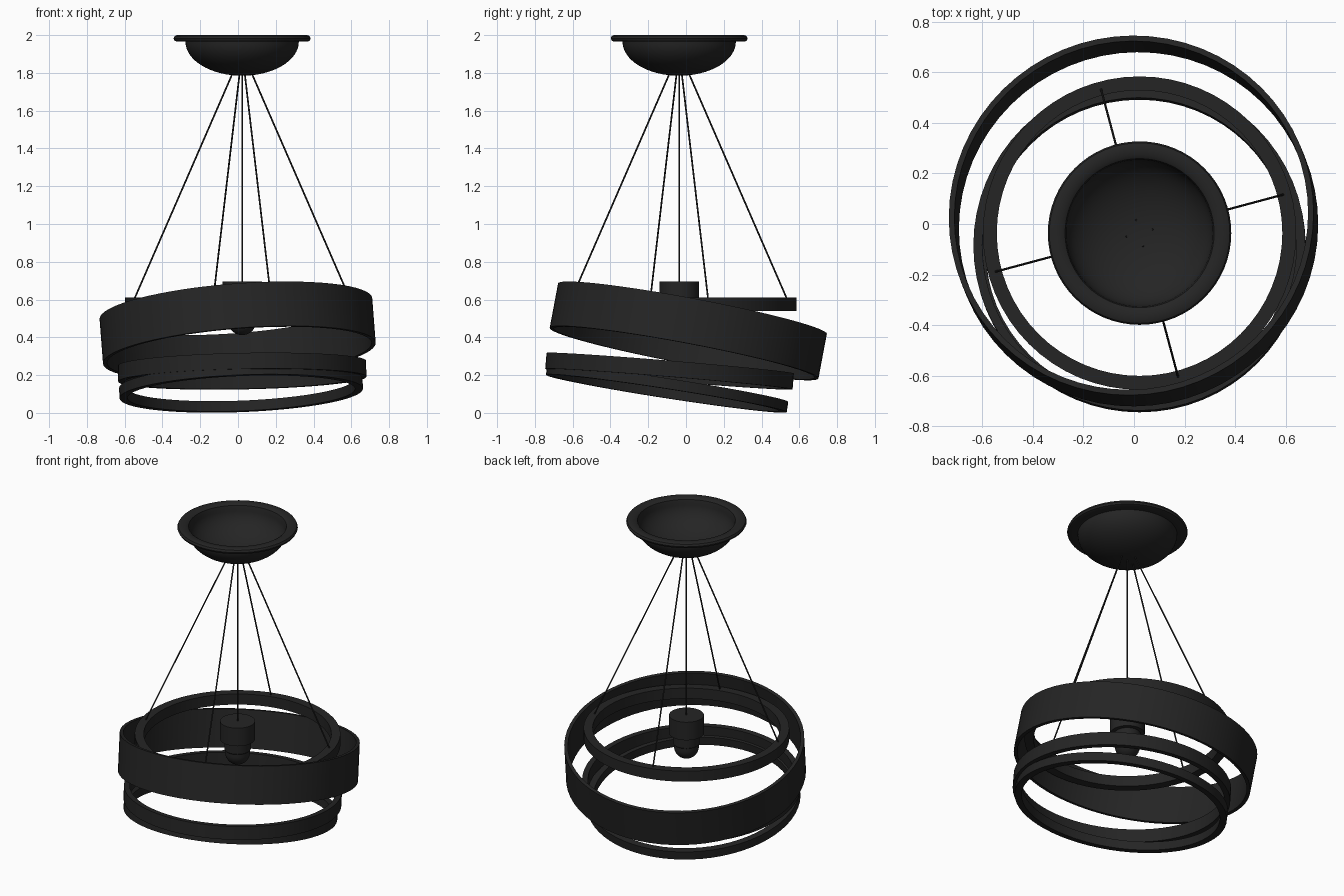
import bpy
from math import sin, cos, pi, radians
from mathutils import Vector

old = bpy.data.objects.get("Cube")
if old:
    bpy.data.objects.remove(old, do_unlink=True)

black = bpy.data.materials.new("matte black")
black.use_nodes = True
tone = (0.018, 0.018, 0.018, 1)
black.diffuse_color = tone
black.node_tree.nodes["Principled BSDF"].inputs["Base Color"].default_value = tone

AXIS = Vector((0.022, -0.036, 0))  # vertical line the lamp hangs on
UP = Vector((0, 0, 1))


def lathe(name, profile, location, normal=UP, closed=False, sides=64):
    """Spin a profile of (radius, height) points around the given normal."""
    verts, faces, n = [], [], len(profile)
    for i in range(sides):
        t = 2 * pi * i / sides
        verts += [(r * cos(t), r * sin(t), h) for r, h in profile]
    for i in range(sides):
        a, b = i * n, (i + 1) % sides * n
        for k in range(n if closed else n - 1):
            m = (k + 1) % n
            faces.append((a + k, b + k, b + m, a + m))
    mesh = bpy.data.meshes.new(name)
    mesh.from_pydata(verts, [], faces)
    obj = bpy.data.objects.new(name, mesh)
    bpy.context.collection.objects.link(obj)
    obj.location = location
    obj.rotation_mode = 'QUATERNION'
    obj.rotation_quaternion = UP.rotation_difference(Vector(normal))
    finish(obj)
    # weld the points that meet on the axis
    weld = obj.modifiers.new("weld", 'WELD')
    weld.merge_threshold = 0.0001
    return obj


def finish(obj):
    obj.data.materials.append(black)
    bpy.ops.object.select_all(action='DESELECT')
    obj.select_set(True)
    bpy.context.view_layer.objects.active = obj
    bpy.ops.object.shade_smooth_by_angle(angle=radians(35))


def ring(name, location, radius, wall, height, slope_x=0, slope_y=0):
    h, inner = height / 2, radius - wall
    profile = [(radius, -h), (radius, h), (inner, h), (inner, -h)]
    return lathe(name, profile, location, (-slope_x, -slope_y, 1), closed=True)


def cable(name, start, end):
    start, end = Vector(start), Vector(end)
    bpy.ops.mesh.primitive_cylinder_add(vertices=8, radius=0.0045,
                                        depth=(end - start).length,
                                        location=(start + end) / 2)
    obj = bpy.context.object
    obj.name = name
    obj.rotation_mode = 'QUATERNION'
    obj.rotation_quaternion = UP.rotation_difference(end - start)
    finish(obj)


# Ceiling canopy: open bowl with a rounded flange
steps = [i * pi / 32 for i in range(17)]
outside = [(0.30 * sin(t), 1.965 - 0.18 * cos(t)) for t in steps]
lip = [(0.345, 1.965), (0.357, 1.97), (0.363, 1.982), (0.357, 1.995), (0.345, 2.0),
       (0.31, 2.0), (0.295, 1.99)]
inside = [(0.29 * sin(t), 1.97 - 0.175 * cos(t)) for t in reversed(steps)]
lathe("canopy", outside + lip + inside, AXIS)

# Level support ring and the three tilted hoops
ring("support_ring", AXIS + UP * 0.575, 0.62, 0.055, 0.07)
ring("wide_band", (-0.002, 0.012, 0.434), 0.724, 0.022, 0.24, 0.077, -0.188)
ring("middle_hoop", (0.022, -0.087, 0.221), 0.657, 0.035, 0.085, 0.02, -0.083)
ring("lower_hoop", (0.016, -0.1, 0.13), 0.645, 0.042, 0.055, 0.04, -0.155)

# Lamp socket and bulb
lathe("socket", [(0, 0.695), (0.105, 0.695), (0.105, 0.575), (0, 0.575)], AXIS)
dome = [(0.075 * cos(t), 0.487 - 0.075 * sin(t)) for t in steps]
lathe("bulb", [(0, 0.58), (0.08, 0.58), (0.08, 0.51), (0.075, 0.505)] + dome, AXIS, sides=32)

# Suspension cables
cable("lamp_cable", AXIS + UP * 0.69, AXIS + UP * 1.8)
for i in range(4):
    t = radians(15 + 90 * i)
    out = Vector((cos(t), sin(t), 0))
    cable(f"ring_cable_{i + 1}", AXIS + out * 0.59 + UP * 0.605,
          AXIS + out * 0.05 + UP * 1.803)
